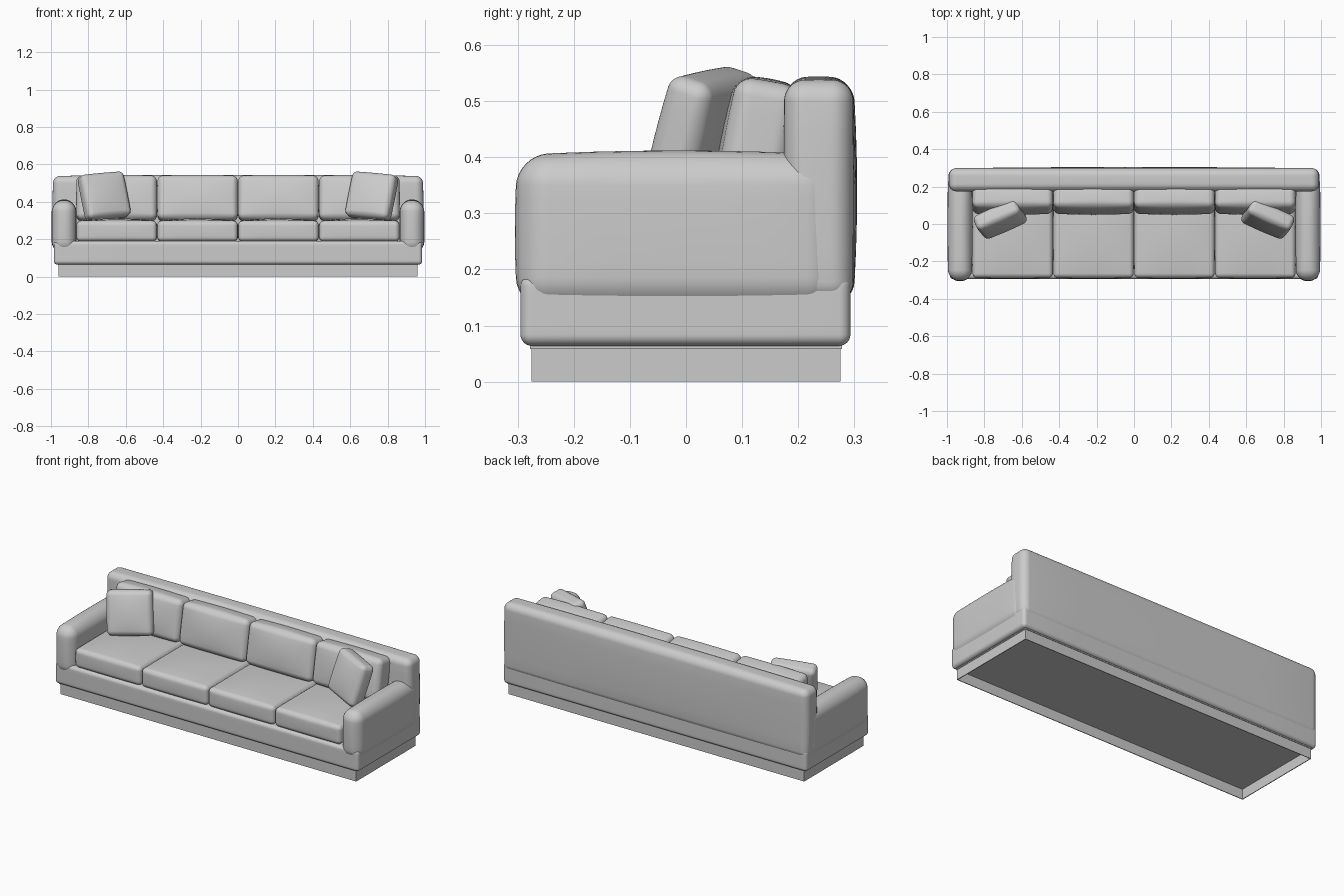
import bpy, bmesh
from math import tan, pi, radians
from mathutils import Matrix, Vector

if "Cube" in bpy.data.objects:
    bpy.data.objects.remove(bpy.data.objects["Cube"])

R, F = 4, 6            # segments per rounded edge, segments across the flat
N = 2 * R + F


def axis_pos(c, h, r):
    """Map an even grid coordinate (-1..1) to one that is dense in the rounded rim."""
    i = round((c + 1) / 2 * N)
    if i > N / 2:
        return -axis_pos(-c, h, r)
    if i <= R:
        return -h + r * (1 - tan((R - i) / R * pi / 4))
    return (-h + r) * (1 - (i - R) / (F / 2))


def soft_box(name, lo, hi, r, puff=(0, 0, 0), rot=None):
    """Rounded box whose faces swell outward by puff along each axis."""
    lo, hi = Vector(lo), Vector(hi)
    h = (hi - lo) / 2
    bm = bmesh.new()
    bmesh.ops.create_cube(bm, size=2)
    bmesh.ops.subdivide_edges(bm, edges=bm.edges[:], cuts=N - 1, use_grid_fill=True)
    for v in bm.verts:
        p = Vector([axis_pos(v.co[a], h[a], r) for a in range(3)])
        q = Vector([max(r - h[a], min(h[a] - r, p[a])) for a in range(3)])
        p = q + (p - q).normalized() * r
        u = [p[a] / h[a] for a in range(3)]
        for a in range(3):
            b, c = (a + 1) % 3, (a + 2) % 3
            p[a] += puff[a] * u[a] * (1 - u[b] ** 2) * (1 - u[c] ** 2)
        v.co = p
    bmesh.ops.recalc_face_normals(bm, faces=bm.faces[:])
    for f in bm.faces:
        f.smooth = True
    me = bpy.data.meshes.new(name)
    bm.to_mesh(me)
    bm.free()
    ob = bpy.data.objects.new(name, me)
    bpy.context.collection.objects.link(ob)
    ob.matrix_world = Matrix.Translation((lo + hi) / 2) @ (rot or Matrix())
    return ob


def hard_box(name, lo, hi, open_ends=False):
    """Plain box; with open_ends it becomes a thin-walled frame."""
    lo, hi = Vector(lo), Vector(hi)
    bm = bmesh.new()
    bmesh.ops.create_cube(bm, size=1)
    for v in bm.verts:
        v.co = (lo + hi) / 2 + v.co * (hi - lo)
    if open_ends:
        ends = [f for f in bm.faces if abs(f.normal.z) > 0.9]
        bmesh.ops.delete(bm, geom=ends, context='FACES_ONLY')
    me = bpy.data.meshes.new(name)
    bm.to_mesh(me)
    bm.free()
    ob = bpy.data.objects.new(name, me)
    bpy.context.collection.objects.link(ob)
    if open_ends:
        ob.modifiers.new("wall", 'SOLIDIFY').thickness = 0.006
    return ob


# Recessed plinth, open underneath, with a thin board on top
hard_box("plinth", (-0.96, -0.275, 0), (0.96, 0.275, 0.06), True)
hard_box("plinth_board", (-0.963, -0.278, 0.058), (0.963, 0.278, 0.068))

# Upholstered base and backrest
soft_box("base", (-0.985, -0.295, 0.064), (0.985, 0.293, 0.19), 0.02)
soft_box("backrest", (-0.988, 0.175, 0.14), (0.988, 0.298, 0.538), 0.038, (0.004, 0.007, 0.006))

# Arms
for side, s in (("left", -1), ("right", 1)):
    x0, x1 = sorted((s * 0.867, s * 0.993))
    soft_box(side + "_arm", (x0, -0.300, 0.13), (x1, 0.27, 0.404), 0.055, (0.005, 0.005, 0.008))

# Four seat cushions and four leaning back cushions
W = 0.4325
lean = Matrix.Rotation(radians(-10), 4, 'X')
for i in range(4):
    x = (i - 1.5) * W
    a, b = x - W / 2 + 0.002, x + W / 2 - 0.002
    soft_box(f"seat_cushion_{i + 1}", (a, -0.288, 0.187), (b, 0.19, 0.298), 0.024,
             (0.002, 0.004, 0.014))
    soft_box(f"back_cushion_{i + 1}", (a, 0.07, 0.298), (b, 0.185, 0.536), 0.03,
             (0.002, 0.014, 0.006), lean)

# Throw pillows, turned inward and leaning back
for side, s in (("left", -1), ("right", 1)):
    rot = (Matrix.Rotation(radians(-22 * s), 4, 'Z') @ Matrix.Rotation(radians(-17), 4, 'X')
           @ Matrix.Rotation(radians(5 * s), 4, 'Y'))
    c = Vector((s * 0.715, 0.025, 0.43))
    half = Vector((0.125, 0.042, 0.122))
    soft_box(side + "_throw_pillow", c - half, c + half, 0.026, (0.003, 0.014, 0.003), rot)
